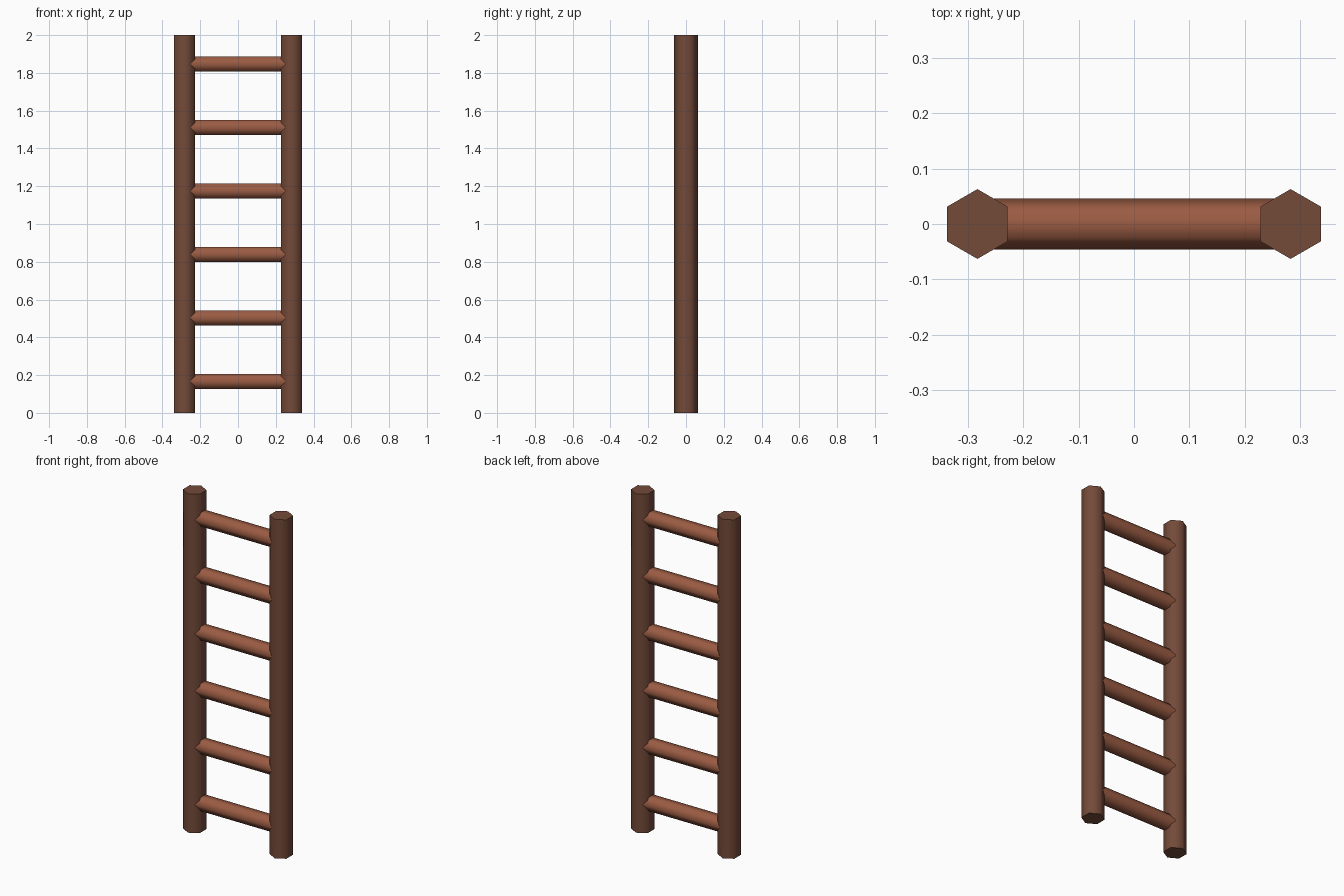
import bpy
import math

if "Cube" in bpy.data.objects:
    bpy.data.objects.remove(bpy.data.objects["Cube"])


def material(name, rgb):
    m = bpy.data.materials.new(name)
    m.diffuse_color = (*rgb, 1.0)
    m.use_nodes = True
    m.node_tree.nodes["Principled BSDF"].inputs["Base Color"].default_value = m.diffuse_color
    return m


dark_wood = material("dark wood", (0.172, 0.069, 0.041))
red_wood = material("reddish wood", (0.325, 0.106, 0.056))


def hex_bar(name, radius, length, location, mat, along_x=False):
    # Six-sided bar with smooth sides, sharp caps and corners facing front and back
    rot = (0, math.pi / 2, 0) if along_x else (0, 0, 0)
    bpy.ops.mesh.primitive_cylinder_add(vertices=6, radius=radius, depth=length,
                                        location=location, rotation=rot)
    ob = bpy.context.object
    ob.name = name
    ob.data.materials.append(mat)
    bpy.ops.object.shade_smooth_by_angle(angle=math.radians(65))
    return ob


RAIL_X = 0.283

# Upright side rails
for side, label in ((-1, "left"), (1, "right")):
    hex_bar(f"{label}_rail", 0.063, 2.0, (side * RAIL_X, 0, 1.0), dark_wood)

# Six evenly spaced rungs, ending inside the rails
for i in range(6):
    hex_bar(f"rung_{i + 1}", 0.046, 2 * RAIL_X, (0, 0, 0.167 + 0.336 * i),
            red_wood, along_x=True)
